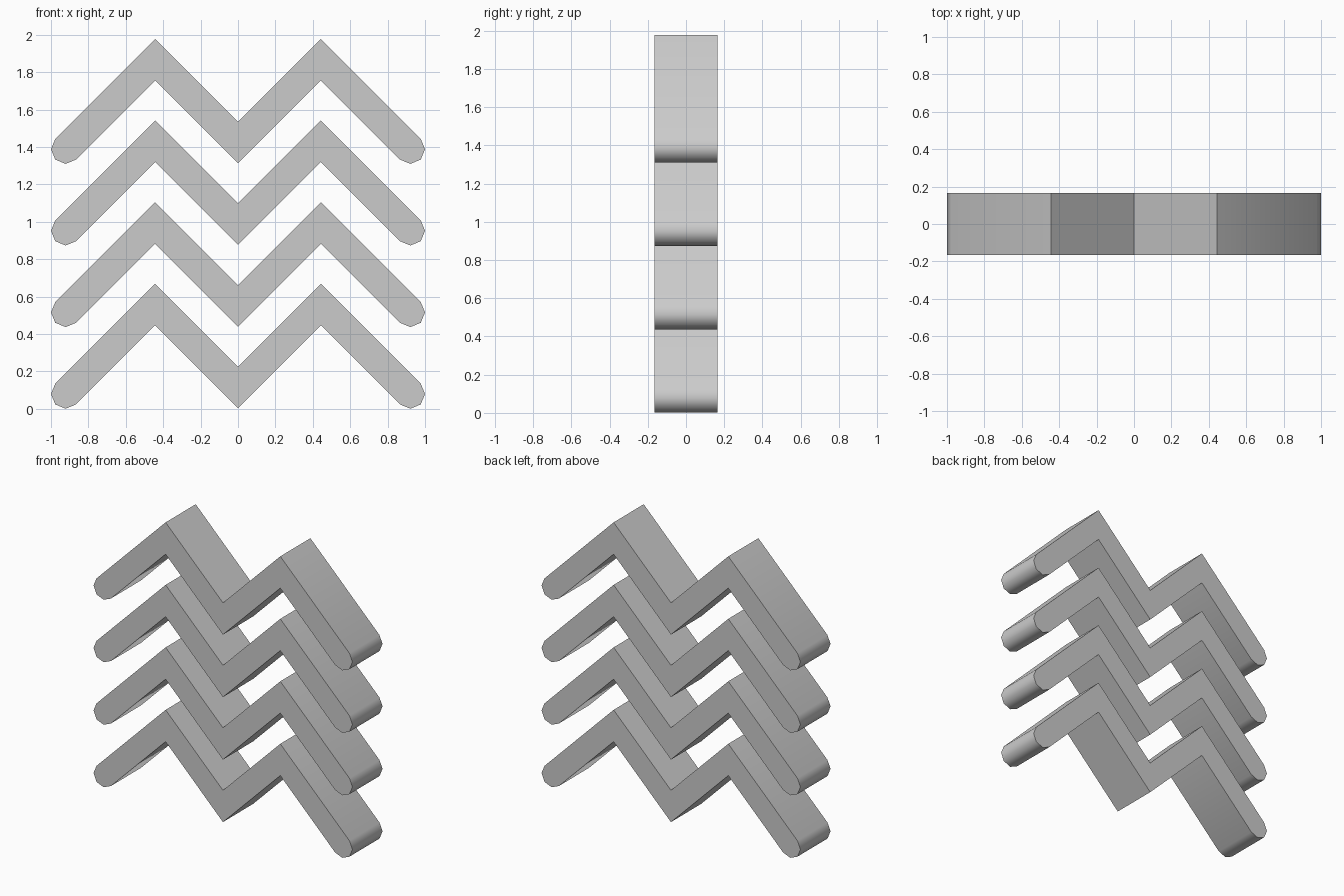
import bpy, bmesh
from math import sin, cos, radians, sqrt

if "Cube" in bpy.data.objects:
    bpy.data.objects.remove(bpy.data.objects["Cube"])

PEAK_X, VALLEY_Z = 0.443, 0.115     # centreline of one zigzag
END_X, R = 0.9215, 0.0785           # end cap centre and half thickness
HALF_DEPTH, PITCH, COUNT = 0.166, 0.4363, 4
V = R * sqrt(2)                     # vertical half thickness at the mitres
PEAK_Z = VALLEY_Z + PEAK_X
END_Z = PEAK_Z - (END_X - PEAK_X)

# right half of the outline: top mitres, octagonal end cap, bottom mitre
right = [(PEAK_X, PEAK_Z + V)]
right += [(END_X + R * cos(radians(a)), END_Z + R * sin(radians(a)))
          for a in (45, 0, -45, -90, -135)]
right += [(PEAK_X, PEAK_Z - V)]
left = [(-x, z) for x, z in reversed(right)]
outline = [(0, VALLEY_Z + V)] + right + [(0, VALLEY_Z - V)] + left


def zigzag_mesh():
    bm = bmesh.new()
    face = bm.faces.new([bm.verts.new((x, -HALF_DEPTH, z)) for x, z in outline])
    out = bmesh.ops.extrude_face_region(bm, geom=[face], use_keep_orig=True)
    verts = [v for v in out["geom"] if isinstance(v, bmesh.types.BMVert)]
    bmesh.ops.translate(bm, vec=(0, 2 * HALF_DEPTH, 0), verts=verts)
    bmesh.ops.recalc_face_normals(bm, faces=bm.faces)
    mesh = bpy.data.meshes.new("zigzag_bar")
    bm.to_mesh(mesh)
    bm.free()
    return mesh


# stack of identical zigzag bars
for i in range(COUNT):
    bar = bpy.data.objects.new(f"zigzag_bar_{i + 1}", zigzag_mesh())
    bar.location.z = i * PITCH
    bpy.context.collection.objects.link(bar)
    bar.select_set(True)
    bpy.context.view_layer.objects.active = bar

# rounded ends are smooth, mitres and side faces stay sharp
bpy.ops.object.shade_smooth_by_angle(angle=radians(50))
